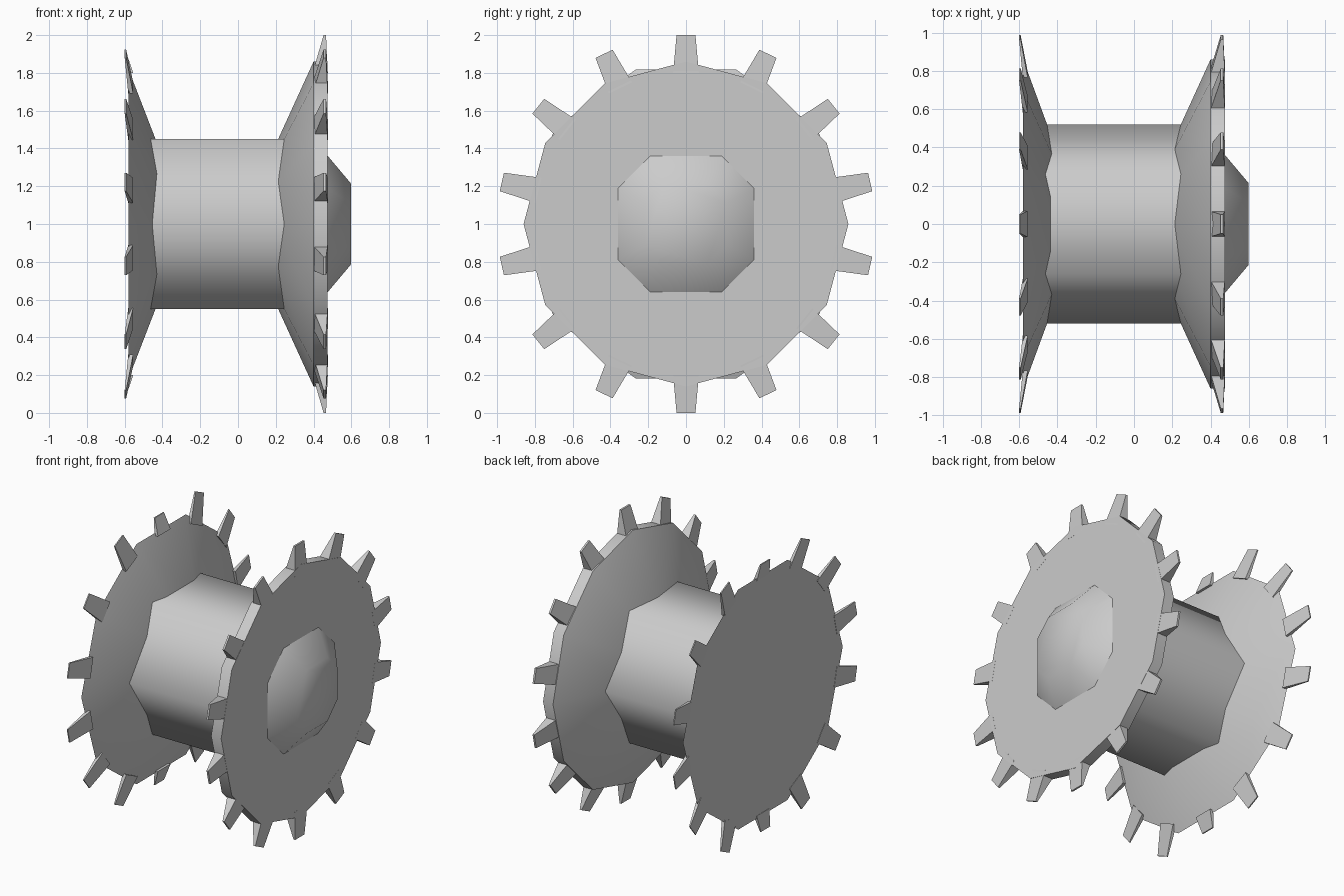
import bpy, bmesh
from math import sin, cos, pi, radians

if "Cube" in bpy.data.objects:
    bpy.data.objects.remove(bpy.data.objects["Cube"])


def ring_pt(x, r, a):
    return (x, r * cos(a), 1 + r * sin(a))


def finish(name, bm, smooth):
    bmesh.ops.recalc_face_normals(bm, faces=bm.faces[:])
    me = bpy.data.meshes.new(name)
    bm.to_mesh(me)
    bm.free()
    ob = bpy.data.objects.new(name, me)
    bpy.context.collection.objects.link(ob)
    bpy.ops.object.select_all(action='DESELECT')
    ob.select_set(True)
    bpy.context.view_layer.objects.active = ob
    if smooth:
        bpy.ops.object.shade_smooth_by_angle(angle=radians(smooth))
    return ob


def lathe(name, profile, angles, smooth):
    """Polygonal solid around the x axis from (x, radius) pairs."""
    bm = bmesh.new()
    rings = [[bm.verts.new(ring_pt(x, r, a)) for a in angles] for x, r in profile]
    n = len(angles)
    for p, q in zip(rings, rings[1:]):
        for i in range(n):
            j = (i + 1) % n
            bm.faces.new((p[i], p[j], q[j], q[i]))
    bm.faces.new(rings[0])
    bm.faces.new(rings[-1])
    return finish(name, bm, smooth)


def even(n):
    return [2 * pi * i / n for i in range(n)]


def teeth(name, base_r, base_x, tip_x, tip_r, end_r):
    """14 tapered teeth; the top and bottom ones reach end_r."""
    bm = bmesh.new()
    for i in range(14):
        a = pi / 2 + 2 * pi * i / 14
        tip = end_r if i in (0, 7) else tip_r
        loops = []
        for r, xs, w in ((base_r, base_x, 0.068), (tip, tip_x, 0.05)):
            loops.append([bm.verts.new((x, r * cos(a) - s * w * sin(a),
                                        1 + r * sin(a) + s * w * cos(a)))
                          for x, s in ((xs[0], -1), (xs[1], -1), (xs[1], 1), (xs[0], 1))])
        p, q = loops
        for k in range(4):
            m = (k + 1) % 4
            bm.faces.new((p[k], p[m], q[m], q[k]))
        bm.faces.new(p)
        bm.faces.new(q)
    return finish(name, bm, 0)


# Six-sided barrel between the two sprockets
lathe("barrel", [(-0.5, 0.52), (0.3, 0.52)], even(6), 62)

# Left sprocket: shallow ten-sided cone with a flat back
lathe("left_disc", [(-0.41, 0.40), (-0.579, 0.86)], even(10), 40)
teeth("left_teeth", 0.80, (-0.555, -0.581), (-0.592, -0.60), 1.0, 0.91)

# Right sprocket: twelve-sided cone with a thick rim
lathe("right_disc", [(0.19, 0.40), (0.40, 0.86), (0.475, 0.86)], even(12), 40)
teeth("right_teeth", 0.80, (0.395, 0.4755), (0.453, 0.466), 1.0, 1.0)

# Hub cap: tapered square with cut corners
c = radians(27.5)
hub = sorted(k * pi / 2 + s * (pi / 2 - c) / 1 for k in range(4) for s in (0,))
hub = [k * pi / 2 + s * c for k in range(4) for s in (-1, 1)]
lathe("hub_cap", [(0.47, 0.413), (0.597, 0.243)], hub, 60)
